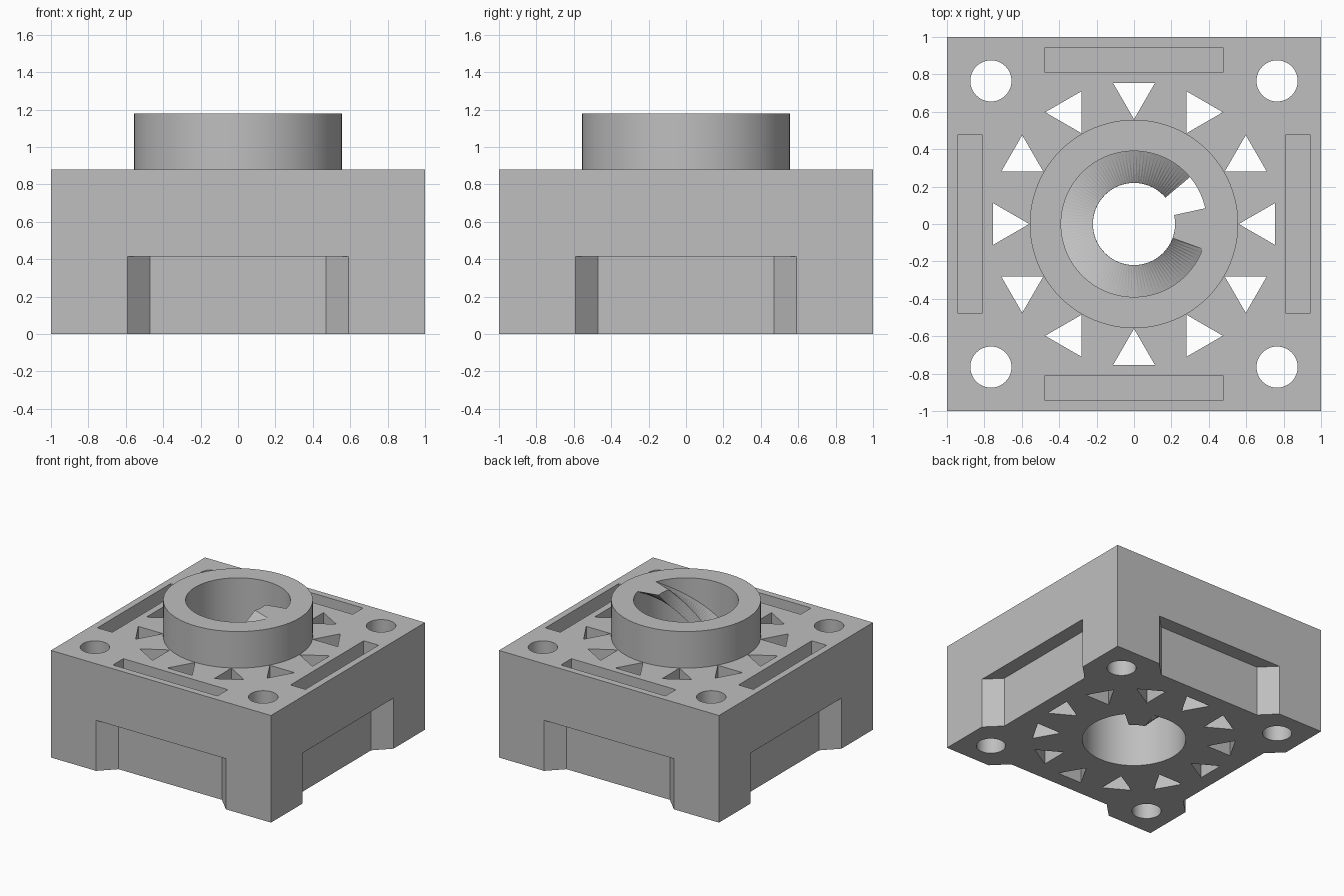
import bpy, bmesh, math
from math import sin, cos, pi, radians
from mathutils import Matrix

cube = bpy.data.objects.get("Cube")
if cube:
    bpy.data.objects.remove(cube, do_unlink=True)

BLOCK_TOP, COLLAR_TOP = 0.88, 1.18
BORE_R, CREST_R, COLLAR_R = 0.39, 0.22, 0.557

grey = bpy.data.materials.new("light grey")
grey.use_nodes = True
grey.diffuse_color = (0.52, 0.52, 0.52, 1)
grey.node_tree.nodes["Principled BSDF"].inputs["Base Color"].default_value = (0.52, 0.52, 0.52, 1)


def ngon(cx, cy, r, n, start=0.0):
    return [(cx + r * cos(start + 2 * pi * i / n), cy + r * sin(start + 2 * pi * i / n)) for i in range(n)]


def rect(x0, x1, y0, y1):
    return [(x0, y0), (x1, y0), (x1, y1), (x0, y1)]


def turned(points, quarter):
    c, s = round(cos(quarter * pi / 2)), round(sin(quarter * pi / 2))
    return [(c * x - s * y, s * x + c * y) for x, y in points]


def add_prism(bm, points, z0, z1):
    low = [bm.verts.new((x, y, z0)) for x, y in points]
    high = [bm.verts.new((x, y, z1)) for x, y in points]
    bm.faces.new(low[::-1])
    bm.faces.new(high)
    n = len(points)
    for i in range(n):
        j = (i + 1) % n
        bm.faces.new((low[i], low[j], high[j], high[i]))


def make_object(name, bm):
    bmesh.ops.recalc_face_normals(bm, faces=bm.faces)
    mesh = bpy.data.meshes.new(name)
    bm.to_mesh(mesh)
    bm.free()
    mesh.materials.append(grey)
    obj = bpy.data.objects.new(name, mesh)
    bpy.context.collection.objects.link(obj)
    return obj


def smooth(obj):
    bpy.ops.object.select_all(action='DESELECT')
    obj.select_set(True)
    bpy.context.view_layer.objects.active = obj
    bpy.ops.object.shade_smooth_by_angle(angle=radians(25))


# Square block
bm = bmesh.new()
add_prism(bm, rect(-1, 1, -1, 1), 0, BLOCK_TOP)
block = make_object("block", bm)

# Everything cut from the block: bore, bolt holes, triangles, slots, side notches
bm = bmesh.new()
add_prism(bm, ngon(0, 0, BORE_R, 96), -0.1, 1)
for i in range(12):
    a = i * pi / 6
    add_prism(bm, ngon(0.69 * cos(a), 0.69 * sin(a), 0.13, 3, a + pi), -0.1, 1)
for q in range(4):
    add_prism(bm, turned(ngon(0.765, 0.765, 0.11, 48), q), -0.1, 1)
    add_prism(bm, turned(rect(-0.475, 0.475, 0.81, 0.945), q), BLOCK_TOP - 0.13, 1)
    notch = [(-0.69, -1.1), (0.69, -1.1), (0.47, -0.88), (-0.47, -0.88)]
    add_prism(bm, turned(notch, q), -0.1, 0.415)
cutter = make_object("block_cutter", bm)
cutter.hide_render = True

cut = block.modifiers.new("cut", 'BOOLEAN')
cut.operation, cut.solver, cut.object = 'DIFFERENCE', 'EXACT', cutter
bpy.context.view_layer.objects.active = block
bpy.ops.object.modifier_apply(modifier=cut.name)
bpy.data.objects.remove(cutter, do_unlink=True)
smooth(block)

# Round collar on top, a turned rectangular section
bm = bmesh.new()
section = rect(BORE_R, COLLAR_R, BLOCK_TOP, COLLAR_TOP)
verts = [bm.verts.new((r, 0, z)) for r, z in section]
edges = [bm.edges.new((verts[i], verts[(i + 1) % 4])) for i in range(4)]
bmesh.ops.spin(bm, geom=verts + edges, cent=(0, 0, 0), axis=(0, 0, 1),
               angle=2 * pi, steps=96, use_merge=True)
bmesh.ops.remove_doubles(bm, verts=bm.verts, dist=0.0001)
smooth(make_object("collar", bm))

# Twisted internal thread: a ring sector swept up the bore while it turns
START, WIDTH, TWIST, SLICES = radians(40), radians(32.5), radians(300), 100
angles = [WIDTH * i / 4 for i in range(5)]
outline = [(BORE_R + 0.002, a) for a in angles] + [(CREST_R, a) for a in reversed(angles)]
bm = bmesh.new()
rings = []
for k in range(SLICES + 1):
    t = k / SLICES
    turn = START + TWIST * t
    rings.append([bm.verts.new((r * cos(a + turn), r * sin(a + turn), COLLAR_TOP * t)) for r, a in outline])
n = len(outline)
for lower, upper in zip(rings, rings[1:]):
    for i in range(n):
        j = (i + 1) % n
        bm.faces.new((lower[i], lower[j], upper[j]))
        bm.faces.new((lower[i], upper[j], upper[i]))
bm.faces.new(rings[0][::-1])
bm.faces.new(rings[-1])
make_object("inner_thread", bm)
